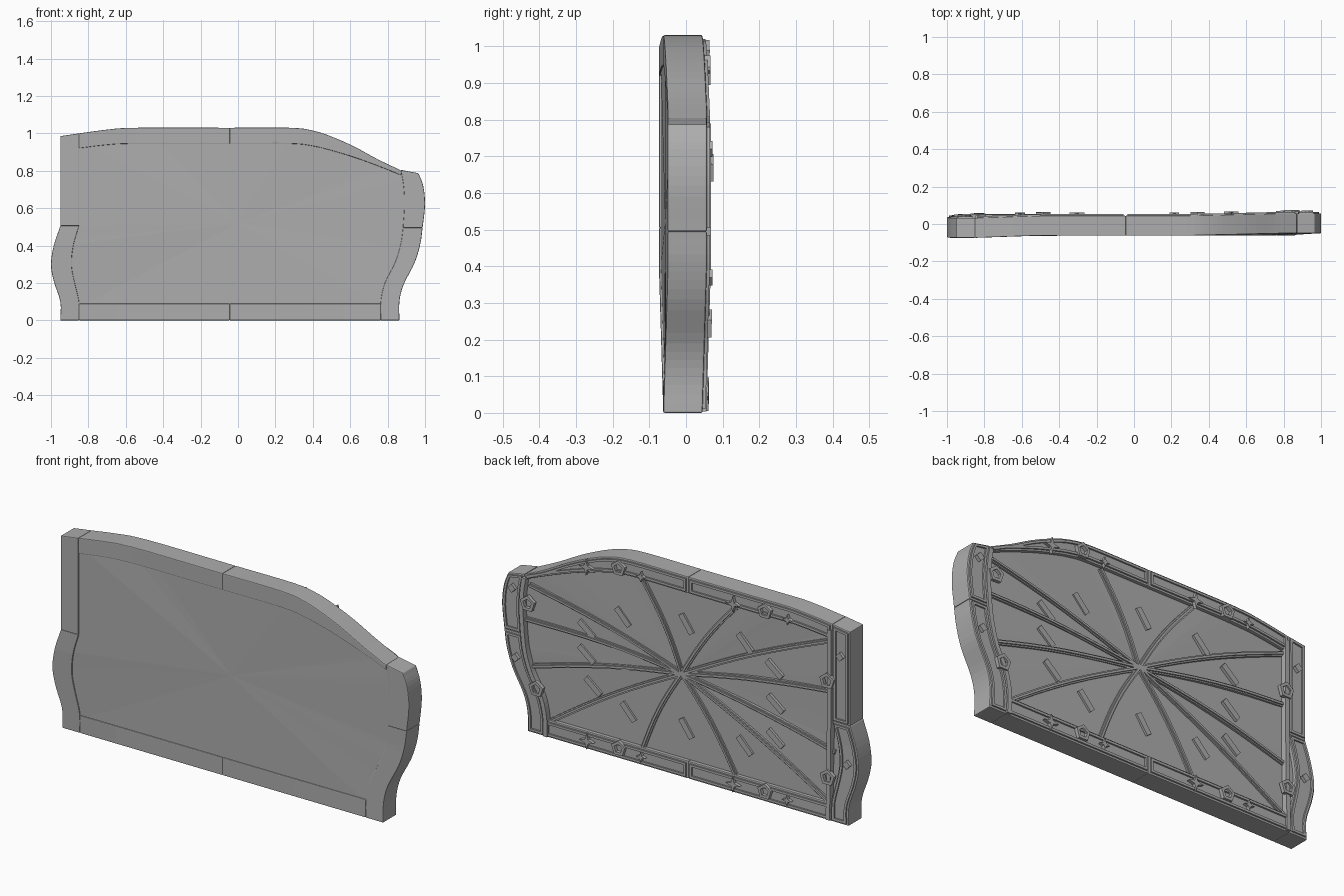
import bpy
import bmesh
import math
from mathutils import Vector

if "Cube" in bpy.data.objects:
    bpy.data.objects.remove(bpy.data.objects["Cube"], do_unlink=True)

grey = bpy.data.materials.new("plain_grey")
grey.use_nodes = True
grey.diffuse_color = (0.42, 0.42, 0.42, 1)
grey.node_tree.nodes["Principled BSDF"].inputs["Base Color"].default_value = (0.42, 0.42, 0.42, 1)

FRONT, BACK, SKIN = -0.062, 0.045, 0.028
HUB = Vector((0.0, 0.52))
SPLIT = -0.045


def clamp(t):
    return max(0.0, min(1.0, t))


def lean(x, z):
    """Slight twist: one side leans forward, the other back."""
    t = clamp((x - 0.3) / 0.5) - clamp((-x - 0.5) / 0.35)
    return 0.012 * t * clamp(z / 0.4)


def spline(points, steps=4):
    """Smooth a short list of (x, z) points."""
    p = [Vector(q) for q in points]
    p = [2 * p[0] - p[1]] + p + [2 * p[-1] - p[-2]]
    out = []
    for a, b, c, d in zip(p, p[1:], p[2:], p[3:]):
        for k in range(steps):
            t = k / steps
            out.append(0.5 * (2 * b + (c - a) * t + (2 * a - 5 * b + 4 * c - d) * t * t
                              + (3 * b - a - 3 * c + d) * t ** 3))
    return out + [p[-2]]


def finish(bm, name, bevel=0.0):
    bm.normal_update()
    bmesh.ops.recalc_face_normals(bm, faces=bm.faces[:])
    mesh = bpy.data.meshes.new(name)
    bm.to_mesh(mesh)
    bm.free()
    mesh.materials.append(grey)
    obj = bpy.data.objects.new(name, mesh)
    bpy.context.collection.objects.link(obj)
    if bevel:
        mod = obj.modifiers.new("soft_edges", "BEVEL")
        mod.width = bevel
        mod.segments = 2
        mod.limit_method = 'ANGLE'
        mod.angle_limit = math.radians(40)
    return obj


def ribbon(name, outer, inner, y0, y1, closed=False, bevel=0.0):
    """Solid band between two outlines."""
    bm = bmesh.new()
    rings = []
    for o, i in zip(outer, inner):
        rings.append([bm.verts.new((p[0], y + lean(*p), p[1]))
                      for p, y in ((o, y0), (i, y0), (i, y1), (o, y1))])
    pairs = list(zip(rings, rings[1:]))
    if closed:
        pairs.append((rings[-1], rings[0]))
    else:
        bm.faces.new(rings[0])
        bm.faces.new(rings[-1])
    for a, b in pairs:
        for k in range(4):
            bm.faces.new((a[k], a[(k + 1) % 4], b[(k + 1) % 4], b[k]))
    return finish(bm, name, bevel)


def inset_loop(outer, inner, margin):
    """Closed outline lying a margin inside a band."""
    sides = []
    for line, other in ((outer, inner), (inner, outer)):
        side = [p + (q - p).normalized() * margin for p, q in zip(line, other)]
        side[0] = side[0] + (line[1] - line[0]).normalized() * margin
        side[-1] = side[-1] + (line[-2] - line[-1]).normalized() * margin
        sides.append(side)
    return sides[0] + sides[1][::-1]


def frame_piece(name, outer, inner):
    """Frame segment with a raised rim on its back."""
    ribbon(name, outer, inner, FRONT, BACK, bevel=0.004)
    ribbon(name + "_rim", inset_loop(outer, inner, 0.01), inset_loop(outer, inner, 0.022),
           BACK - 0.005, BACK + 0.008, closed=True)


def strip(name, path, width, y0, y1):
    """Band of even width along a path."""
    left, right = [], []
    for k, p in enumerate(path):
        t = (path[min(k + 1, len(path) - 1)] - path[max(k - 1, 0)]).normalized()
        n = Vector((-t.y, t.x)) * width / 2
        left.append(p + n)
        right.append(p - n)
    ribbon(name, left, right, y0, y1)


def badge(name, x, z, radii):
    """Flat star or diamond plate, radii alternate around it."""
    bm = bmesh.new()
    count = 4 * len(radii)
    loops = []
    for y in (BACK, 0.061):
        loops.append([bm.verts.new((x + radii[k % len(radii)] * math.cos(math.tau * k / count),
                                    y + lean(x, z),
                                    z + radii[k % len(radii)] * math.sin(math.tau * k / count)))
                      for k in range(count)])
        bm.faces.new(loops[-1])
    low, high = loops
    for k in range(count):
        bm.faces.new((low[k - 1], low[k], high[k], high[k - 1]))
    finish(bm, name)


def pentagon_ring(name, x, z, r):
    def loop(radius):
        return [Vector((x + radius * math.sin(math.tau * k / 5),
                        z + radius * math.cos(math.tau * k / 5))) for k in range(5)]
    ribbon(name, loop(r), loop(r * 0.58), BACK, 0.063, closed=True)


# Frame outlines: outer and inner edges
top_out = spline([(SPLIT, 1.03), (0.28, 1.03), (0.4, 1.015), (0.5, 0.983),
                  (0.62, 0.93), (0.75, 0.86), (0.87, 0.803)])
top_in = spline([(SPLIT, 0.945), (0.28, 0.945), (0.4, 0.932), (0.5, 0.908),
                 (0.62, 0.872), (0.75, 0.825), (0.87, 0.777)])
topl_out = spline([(-0.85, 1.0), (-0.7, 1.02), (-0.55, 1.03), (SPLIT, 1.03)])
topl_in = spline([(-0.85, 0.92), (-0.7, 0.938), (-0.55, 0.945), (SPLIT, 0.945)])
lowl_out = spline([(-0.95, 0), (-0.95, 0.1), (-0.985, 0.21), (-1, 0.3), (-0.985, 0.4), (-0.95, 0.505)])
lowl_in = spline([(-0.85, 0), (-0.85, 0.1), (-0.875, 0.21), (-0.89, 0.3), (-0.88, 0.4), (-0.85, 0.505)])
upl_out = [Vector((-0.95, z)) for z in (0.505, 0.75, 0.985)]
upl_in = [Vector((-0.85, z)) for z in (0.505, 0.75, 1.0)]
lowr_out = spline([(0.863, 0), (0.863, 0.1), (0.885, 0.19), (0.945, 0.31), (0.975, 0.41), (0.987, 0.495)])
lowr_in = spline([(0.763, 0), (0.763, 0.1), (0.785, 0.2), (0.84, 0.31), (0.87, 0.41), (0.882, 0.495)])
upr_out = spline([(0.987, 0.495), (1.0, 0.62), (0.99, 0.72), (0.965, 0.787)])
upr_in = spline([(0.882, 0.495), (0.89, 0.62), (0.885, 0.72), (0.87, 0.805)])

frame_piece("top_rail_left_half", top_out, top_in)
frame_piece("top_rail_right_half", topl_out, topl_in)
frame_piece("right_post_lower", lowl_out, lowl_in)
frame_piece("right_post_upper", upl_out, upl_in)
frame_piece("left_post_lower", lowr_out, lowr_in)
frame_piece("left_post_upper", upr_out, upr_in)
for side, a, b in (("right", -0.85, SPLIT), ("left", SPLIT, 0.763)):
    xs = [a + (b - a) * k / 4 for k in range(5)]
    frame_piece("bottom_rail_" + side + "_half",
                [Vector((x, 0)) for x in xs], [Vector((x, 0.09)) for x in xs])


# Panel: fan from the hub out to the middle of the frame
def middle(outer, inner):
    return [(o + i) / 2 for o, i in zip(outer, inner)]


edge = (middle(lowr_out, lowr_in)[2:] + middle(upr_out, upr_in)[1:-2]
        + middle(top_out, top_in)[::-1][2:] + middle(topl_out, topl_in)[::-1][1:]
        + middle(upl_out, upl_in)[::-1][1:] + middle(lowl_out, lowl_in)[::-1][1:-2])
edge += [Vector((-0.9 + 1.7 * k / 6, 0.045)) for k in range(7)]
bm = bmesh.new()
loops = []
for y in (FRONT + 0.005, SKIN):
    center = bm.verts.new((HUB.x, y, HUB.y))
    loop = [bm.verts.new((p.x, y + lean(*p), p.y)) for p in edge]
    for k in range(len(loop)):
        bm.faces.new((center, loop[k - 1], loop[k]))
    loops.append(loop)
for k in range(len(edge)):
    bm.faces.new((loops[0][k - 1], loops[0][k], loops[1][k], loops[1][k - 1]))
finish(bm, "panel")

# Ribs radiating over the back of the panel
ends = [Vector(p) for p in (
    (0.85, 0.75), (0.87, 0.57), (0.85, 0.335), (0.755, 0.07), (0.22, 0.08), (-0.305, 0.08),
    (-0.84, 0.08), (-0.86, 0.345), (-0.84, 0.65), (-0.84, 0.91), (-0.305, 0.94), (0.22, 0.94))]
for k, end in enumerate(ends):
    d = end - HUB
    bow = Vector((-d.y, d.x)).normalized() * 0.018 * (1 if d.x > 0 else -1)
    path = [HUB + d * t / 8 + bow * math.sin(math.pi * t / 8) for t in range(9)]
    strip("rib_%d" % k, path, 0.024, SKIN - 0.01, SKIN + 0.008)
    strip("rib_ridge_%d" % k, path, 0.011, SKIN, SKIN + 0.015)

# Short slanted bars, one between each pair of ribs
for k, end in enumerate(ends):
    c = HUB + (end + ends[k - 1] - 2 * HUB) * 0.31
    steep = clamp(1.2 - abs(c.x) * 1.5)
    a = math.radians(28 + 27 * steep)
    d = Vector((math.cos(a), math.sin(a))) * 0.053
    strip("bar_%d" % k, [c - d, c + d], 0.03, SKIN - 0.005, SKIN + 0.01)

# Trim along the inner edges of the posts
strip("right_trim", [Vector((-0.838, z)) for z in (0.005, 0.3, 0.6, 0.97)], 0.022, 0.015, 0.056)
strip("left_trim", [p + Vector((-0.006, 0.004)) for p in lowr_in + upr_in[1:-1]], 0.022, 0.015, 0.056)

# Ornaments on the rails
for z, row in ((0.965, "top"), (0.045, "bottom")):
    for x, side in ((0.52, "left"), (-0.305, "right")):
        drop = 0.03 if row == "top" and side == "left" else 0
        badge("%s_%s_star" % (row, side), x, z - drop, (0.04, 0.013))
        pentagon_ring("%s_%s_ring" % (row, side), x - 0.18, z + 0.012, 0.04)
        badge("%s_%s_spark" % (row, side), x - 0.305, z, (0.026, 0.01))

# Ornaments on the posts
for name, x, z in (("left_upper", 0.845, 0.665), ("left_lower", 0.80, 0.24),
                   ("right_upper", -0.83, 0.71), ("right_lower", -0.835, 0.22)):
    pentagon_ring(name + "_post_ring", x, z, 0.042)
for name, x, z in (("left_upper", 0.935, 0.72), ("left_lower", 0.917, 0.37),
                   ("right_upper", -0.9, 0.85), ("right_lower", -0.94, 0.31)):
    badge(name + "_post_diamond", x, z, (0.022,))
